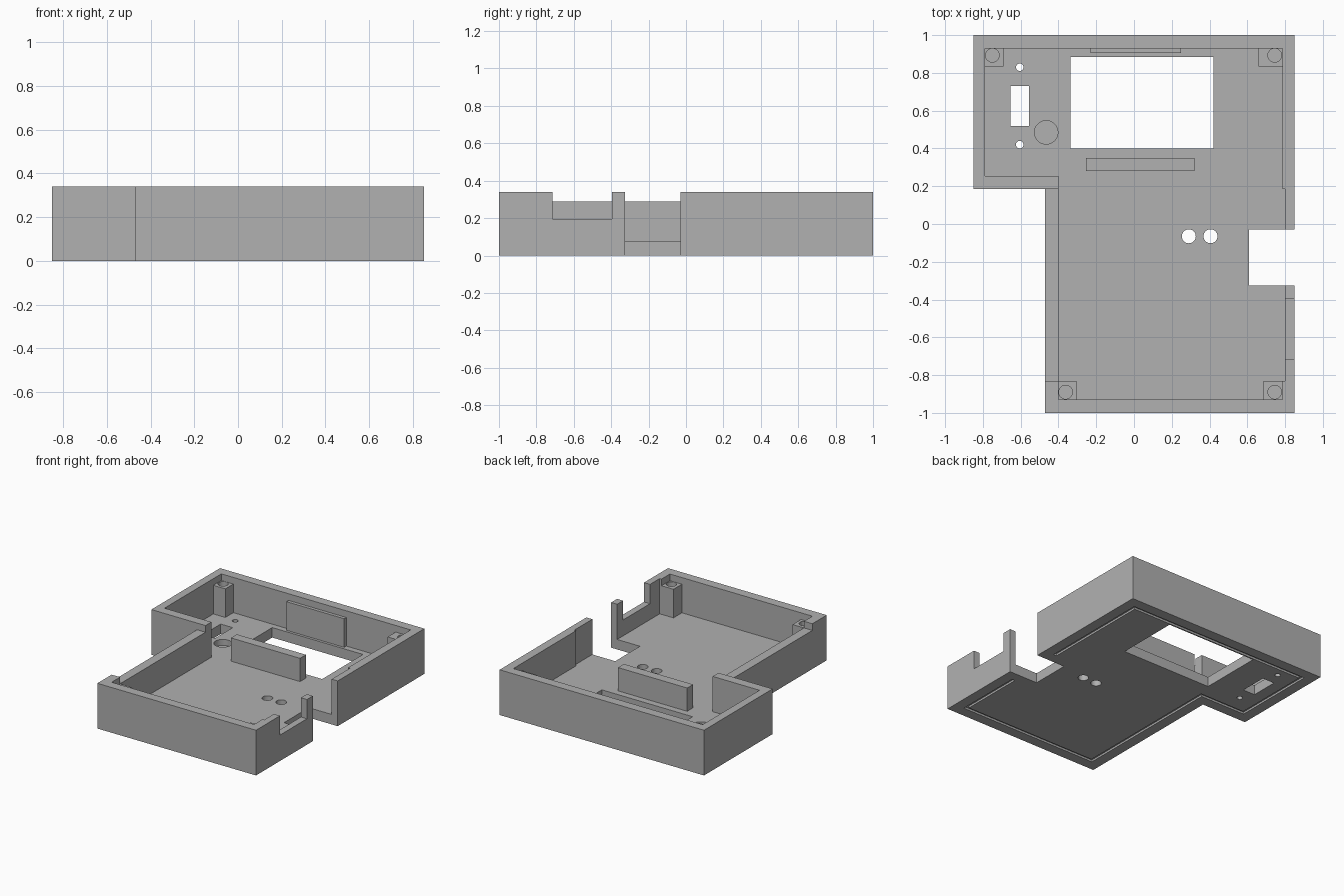
import bpy, bmesh, math

cube = bpy.data.objects.get("Cube")
if cube:
    bpy.data.objects.remove(cube, do_unlink=True)

grey = bpy.data.materials.new("plain grey")
grey.use_nodes = True
grey.diffuse_color = (0.44, 0.44, 0.44, 1)
grey.node_tree.nodes["Principled BSDF"].inputs["Base Color"].default_value = (0.44, 0.44, 0.44, 1)

TOP, LOW, FLOOR = 0.34, 0.29, 0.075


def prism(name, outline, z0, z1):
    """Extrude a flat outline from z0 to z1."""
    bm = bmesh.new()
    face = bm.faces.new([bm.verts.new((x, y, z0)) for x, y in outline])
    ext = bmesh.ops.extrude_face_region(bm, geom=[face])["geom"]
    bmesh.ops.translate(bm, vec=(0, 0, z1 - z0),
                        verts=[v for v in ext if isinstance(v, bmesh.types.BMVert)])
    bmesh.ops.recalc_face_normals(bm, faces=bm.faces)
    mesh = bpy.data.meshes.new(name)
    bm.to_mesh(mesh)
    bm.free()
    mesh.materials.append(grey)
    obj = bpy.data.objects.new(name, mesh)
    bpy.context.collection.objects.link(obj)
    return obj


def box(name, x0, x1, y0, y1, z0, z1):
    return prism(name, [(x0, y0), (x1, y0), (x1, y1), (x0, y1)], z0, z1)


def rod(name, x, y, r, z0, z1, sides=40):
    turn = [2 * math.pi * i / sides for i in range(sides)]
    return prism(name, [(x + r * math.cos(a), y + r * math.sin(a)) for a in turn], z0, z1)


def cut(obj, cutters):
    """Subtract the cutters, keep the result and drop the helpers."""
    for c in cutters:
        c.hide_render = True
        mod = obj.modifiers.new("cut", "BOOLEAN")
        mod.operation, mod.solver, mod.object = "DIFFERENCE", "EXACT", c
    bpy.context.view_layer.update()
    graph = bpy.context.evaluated_depsgraph_get()
    mesh = bpy.data.meshes.new_from_object(obj.evaluated_get(graph))
    obj.modifiers.clear()
    obj.data = mesh
    for c in cutters:
        bpy.data.objects.remove(c, do_unlink=True)


# Case body with the port bay in its side
case = prism("case", [(-.47, -1), (.85, -1), (.85, -.325), (.61, -.325), (.61, -.03),
                      (.85, -.03), (.85, 1), (-.85, 1), (-.85, .185), (-.47, .185)], 0, TOP)

# Inner cavity, with thinner wall along the side
cavity = prism("cavity", [(.785, -.93), (.785, -.83), (.80, -.83), (.80, .185), (.785, .185),
                          (.785, .93), (-.79, .93), (-.79, .255), (-.40, .255), (-.40, -.93)],
               FLOOR, 0.5)

# Shallow seam under the base: outline points with their outward directions
seam = [(.85, .05, 1, 0), (.85, 1, 1, 1), (-.85, 1, -1, 1), (-.85, .185, -1, -1),
        (-.47, .185, -1, -1), (-.47, -1, -1, -1), (.85, -1, 1, -1), (.85, -.4, 1, 0)]


def inset(d):
    return [(x - sx * d, y - sy * d) for x, y, sx, sy in seam]


cut(case, [
    cavity,
    prism("seam_groove", inset(.08) + inset(.105)[::-1], -.05, .015),
    box("screen_window", -.335, .42, .40, .885, -.1, .2),
    box("switch_slot", -.655, -.555, .52, .73, -.1, .2),
    rod("screw_hole_back", -.605, .83, .02, -.1, .2),
    rod("screw_hole_front", -.605, .42, .02, -.1, .2),
    rod("button_hole_a", .29, -.065, .037, -.1, .2),
    rod("button_hole_b", .405, -.065, .037, -.1, .2),
    rod("round_recess", -.465, .485, .062, .03, .2),
    box("low_wall_cut", -.6, -.395, -.83, .185, LOW, .5),
    box("side_notch", .79, .95, -.715, -.395, .195, .5),
])

# Corner posts with blind screw holes
posts = {
    "back_right_post": (-.79, -.69, .835, .93, -.75, .893),
    "back_left_post": (.66, .785, .835, .93, .745, .893),
    "front_right_post": (-.40, -.305, -.93, -.83, -.362, -.89),
    "front_left_post": (.685, .785, -.93, -.83, .745, -.89),
}
for name, (x0, x1, y0, y1, hx, hy) in posts.items():
    post = box(name, x0, x1, y0, y1, FLOOR, LOW)
    cut(post, [rod("post_hole", hx, hy, .036, .12, .5)])

# Ribs that hold the screen
box("back_rib", -.23, .25, .905, .93, FLOOR, LOW)
box("middle_rib", -.255, .32, .28, .35, FLOOR, .25)
